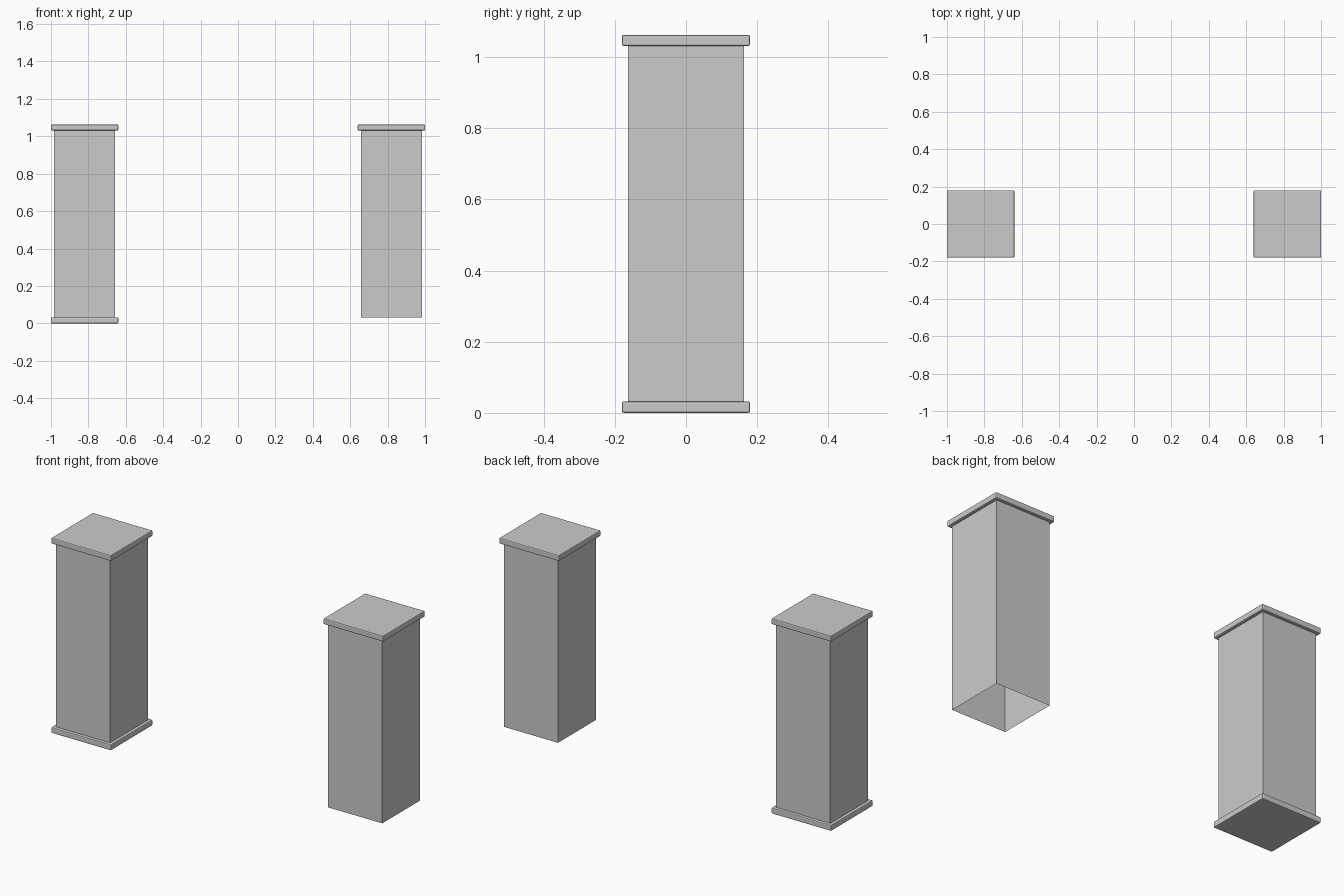
import bpy, bmesh

if "Cube" in bpy.data.objects:
    bpy.data.objects.remove(bpy.data.objects["Cube"])

PLATE, SHAFT, T, H = 0.36, 0.326, 0.032, 1.063


def box(name, x, width, z0, z1, bevel=0.0, open_ends=False):
    bm = bmesh.new()
    bmesh.ops.create_cube(bm, size=1)
    for v in bm.verts:
        v.co = (v.co.x * width + x, v.co.y * width,
                z0 + (v.co.z + 0.5) * (z1 - z0))
    if open_ends:
        ends = [f for f in bm.faces if abs(f.normal.z) > 0.5]
        bmesh.ops.delete(bm, geom=ends, context='FACES_ONLY')
    if bevel:
        bmesh.ops.bevel(bm, geom=bm.edges[:], offset=bevel, segments=2,
                        profile=0.5, affect='EDGES')
    mesh = bpy.data.meshes.new(name)
    bm.to_mesh(mesh)
    bm.free()
    obj = bpy.data.objects.new(name, mesh)
    bpy.context.collection.objects.link(obj)
    return obj


# Hollow shafts with cap slabs on both posts
for side, x in (("left", -0.82), ("right", 0.82)):
    box(side + "_shaft", x, SHAFT, T, H - T, open_ends=True)
    box(side + "_cap", x, PLATE, H - T, H, bevel=0.005)

# Only the left post has a base slab
box("left_base", -0.82, PLATE, 0, T, bevel=0.005)
